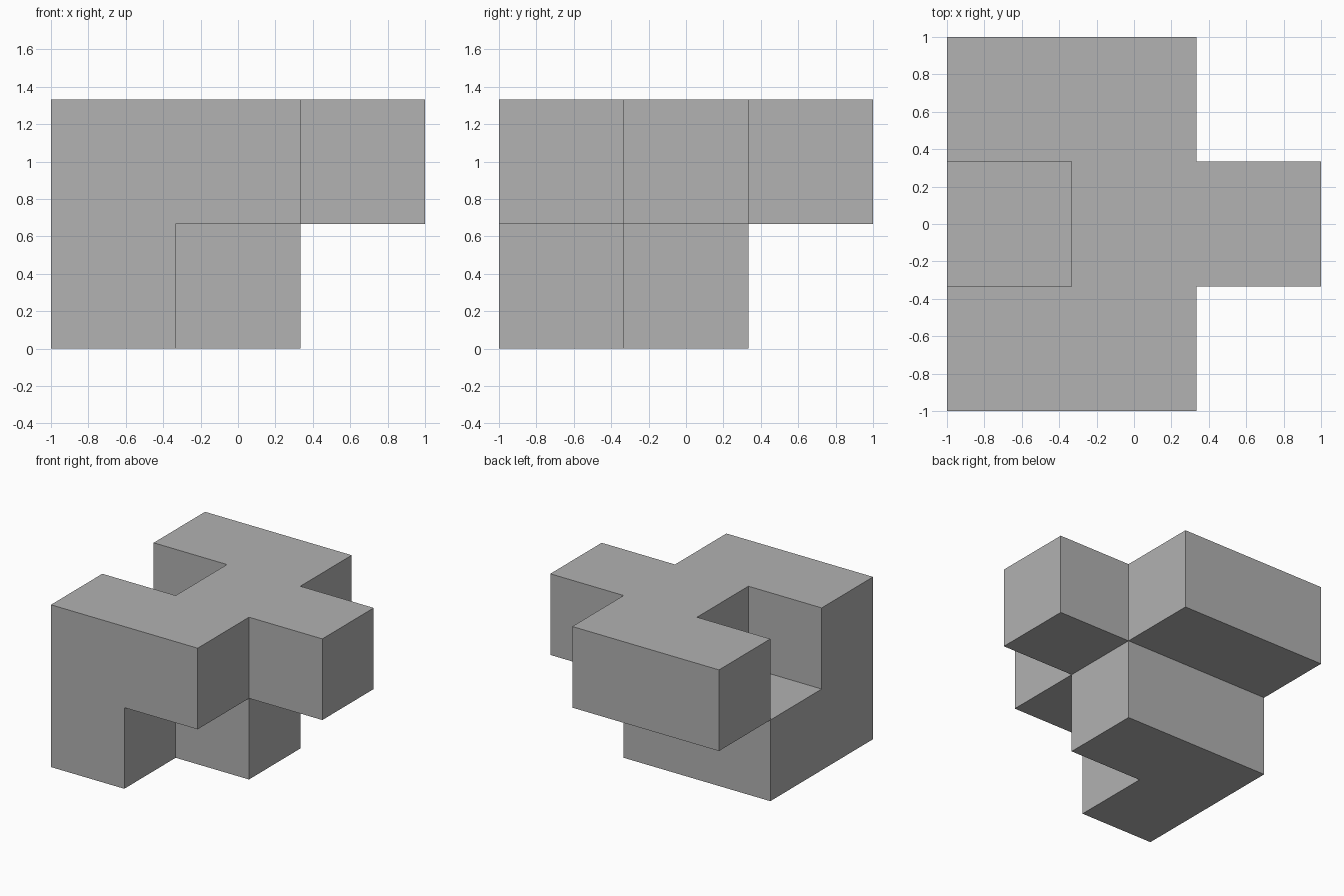
import bpy
import bmesh
from mathutils import Vector

cube = bpy.data.objects.get("Cube")
if cube:
    bpy.data.objects.remove(cube, do_unlink=True)

UNIT = 2 / 3

# Occupied cells per layer: rows run front to back, characters run along x
LAYERS = [
    ("#..",
     "##.",
     "..."),
    ("##.",
     ".##",
     "##."),
]
cells = {(x, y, z)
         for z, rows in enumerate(LAYERS)
         for y, row in enumerate(rows)
         for x, mark in enumerate(row) if mark == "#"}

# Outer skin: one square on every cell side that has no neighbour
bm = bmesh.new()
for cell in cells:
    for axis in range(3):
        u, v = (axis + 1) % 3, (axis + 2) % 3
        for side in (0, 1):
            neighbour = list(cell)
            neighbour[axis] += 1 if side else -1
            if tuple(neighbour) in cells:
                continue
            corners = []
            for a, b in ((0, 0), (1, 0), (1, 1), (0, 1)):
                p = Vector(cell)
                p[axis] += side
                p[u] += a
                p[v] += b
                corners.append(bm.verts.new(p * UNIT - Vector((1, 1, 0))))
            bm.faces.new(corners if side else corners[::-1])

# Join the squares and merge flat regions into clean faces
bmesh.ops.remove_doubles(bm, verts=bm.verts[:], dist=0.001)
bmesh.ops.dissolve_limit(bm, angle_limit=0.01, verts=bm.verts[:], edges=bm.edges[:])

mesh = bpy.data.meshes.new("puzzle_block")
bm.to_mesh(mesh)
bm.free()

# Plain grey finish
grey = bpy.data.materials.new("plain_grey")
grey.use_nodes = True
colour = (0.445, 0.445, 0.445, 1)
grey.diffuse_color = colour
grey.node_tree.nodes["Principled BSDF"].inputs["Base Color"].default_value = colour
mesh.materials.append(grey)

block = bpy.data.objects.new("puzzle_block", mesh)
bpy.context.collection.objects.link(block)
